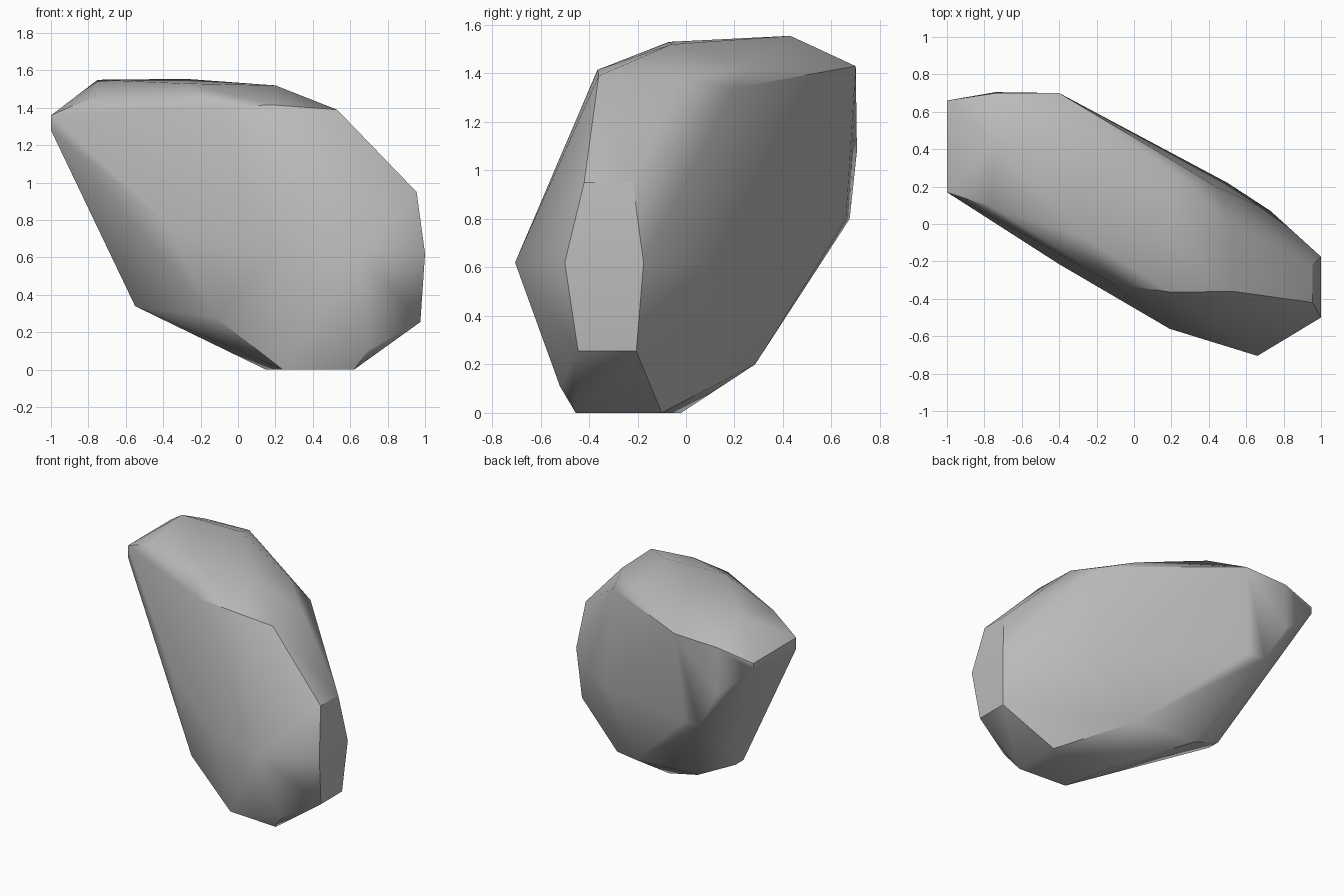
import bpy
import bmesh
import math

cube = bpy.data.objects.get("Cube")
if cube:
    bpy.data.objects.remove(cube, do_unlink=True)

# Corner points of the boulder, grouped by region
crown = [(-.75, .43, 1.55), (-.28, .43, 1.555), (-.27, -.07, 1.53), (.2, -.06, 1.52),
         (-.76, .09, 1.465), (-.11, -.32, 1.41), (.2, -.365, 1.415), (.53, -.36, 1.39),
         (.53, -.03, 1.38), (.44, .20, 1.34), (.21, .27, 1.43),
         (-.4, .70, 1.43), (-.74, .70, 1.42)]
wide_end = [(.955, -.42, .95), (.955, -.22, .95), (1, -.5, .62), (1, -.175, .62),
            (.975, -.445, .255), (.975, -.205, .255)]
narrow_end = [(-1, .17, 1.36), (-1, .17, 1.28), (-1, .66, 1.36), (-1, .66, 1.31)]
front_side = [(.66, -.705, .62), (.19, -.56, .62), (-.4, -.215, .8),
              (-.12, -.36, .28), (.7, -.52, .11)]
back_side = [(-.58, .675, .8), (-.45, .66, .8), (-.74, .705, 1.08),
             (.73, .07, .62), (.5, .22, .62), (.2, .285, .2)]
base = [(.62, -.455, 0), (.62, -.1, 0), (.15, -.02, 0), (.24, -.43, 0),
        (-.29, .28, .22), (-.55, .22, .34), (-.55, .13, .34)]

# Wrap the corners in a faceted shell and merge the flat areas
bm = bmesh.new()
for p in crown + wide_end + narrow_end + front_side + back_side + base:
    bm.verts.new(p)
bmesh.ops.convex_hull(bm, input=bm.verts)
loose = [v for v in bm.verts if not v.link_faces]
bmesh.ops.delete(bm, geom=loose, context='VERTS')
bmesh.ops.dissolve_limit(bm, angle_limit=math.radians(1.5),
                         verts=bm.verts, edges=bm.edges)
bmesh.ops.recalc_face_normals(bm, faces=bm.faces)
mesh = bpy.data.meshes.new("boulder")
bm.to_mesh(mesh)
bm.free()

# Plain grey stone
stone = bpy.data.materials.new("grey_stone")
stone.use_nodes = True
colour = (.5, .5, .5, 1)
stone.diffuse_color = colour
shader = next(n for n in stone.node_tree.nodes if n.type == 'BSDF_PRINCIPLED')
shader.inputs["Base Color"].default_value = colour
mesh.materials.append(stone)

boulder = bpy.data.objects.new("boulder", mesh)
bpy.context.collection.objects.link(boulder)
bpy.ops.object.select_all(action='DESELECT')
boulder.select_set(True)
bpy.context.view_layer.objects.active = boulder

# Soft facets with crisp main creases, large faces kept flat
bpy.ops.object.shade_smooth_by_angle(angle=math.radians(36))
flatten = boulder.modifiers.new("flat_facets", 'WEIGHTED_NORMAL')
flatten.keep_sharp = True
